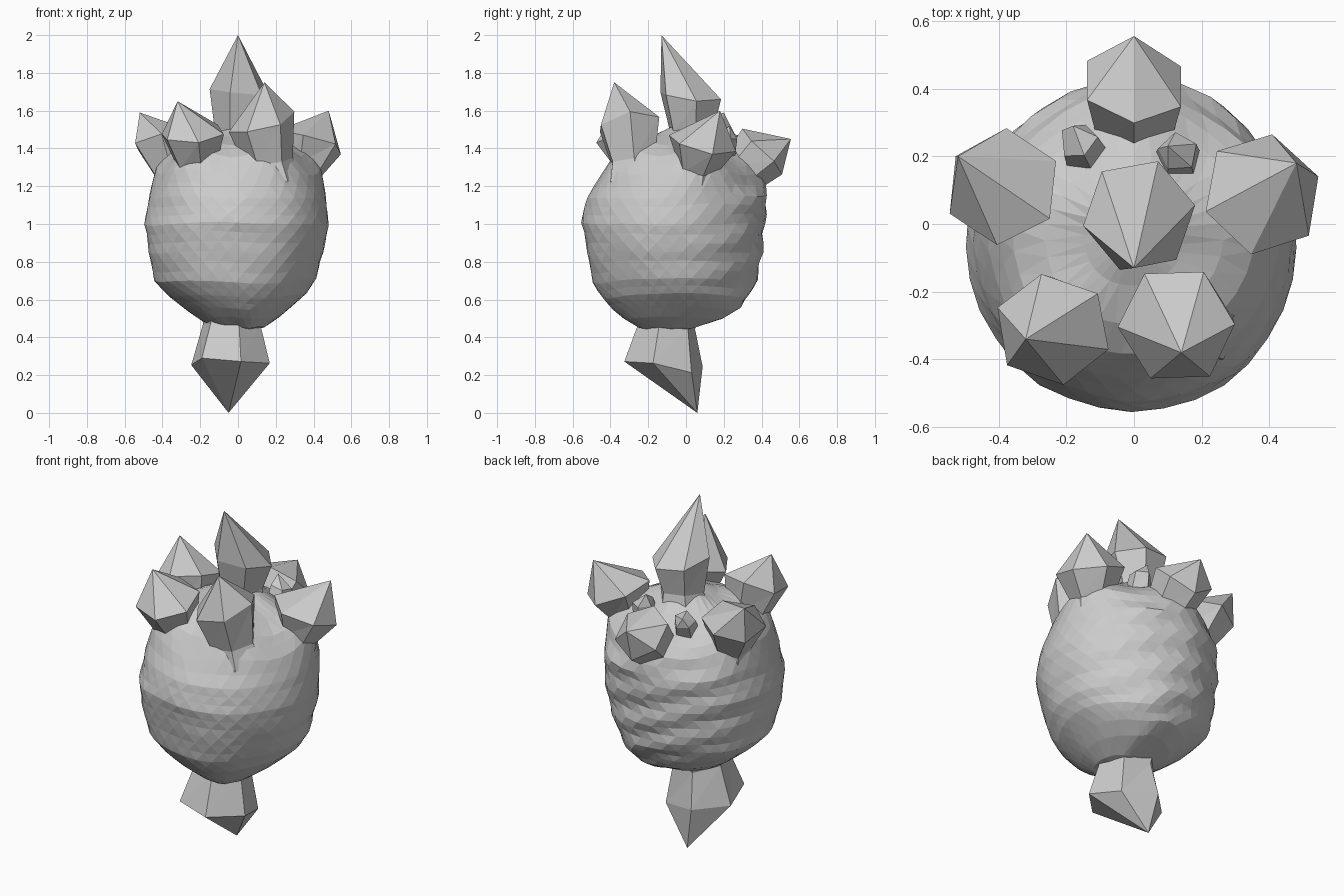
import bpy
import math
import random
from mathutils import Vector, noise

if "Cube" in bpy.data.objects:
    bpy.data.objects.remove(bpy.data.objects["Cube"])

random.seed(4)


def make_object(name, verts, faces):
    mesh = bpy.data.meshes.new(name)
    mesh.from_pydata([tuple(v) for v in verts], [], faces)
    mesh.update()
    ob = bpy.data.objects.new(name, mesh)
    bpy.context.collection.objects.link(ob)
    return ob


def skin(rings, n, first, last, staggered=False):
    """Join rings of n points and close both ends with fans."""
    verts = [p for ring in rings for p in ring] + [first, last]
    a, b = len(verts) - 2, len(verts) - 1
    top = (len(rings) - 1) * n
    faces = []
    for j in range(n):
        k = (j + 1) % n
        faces.append((a, k, j))
        faces.append((b, top + j, top + k))
        for i in range(len(rings) - 1):
            lo, hi = i * n, (i + 1) * n
            if staggered and i % 2 == 0:
                faces.append((lo + j, lo + k, hi + j))
                faces.append((lo + k, hi + k, hi + j))
            else:
                faces.append((lo + j, lo + k, hi + k))
                faces.append((lo + j, hi + k, hi + j))
    return verts, faces


def crystal(name, base, base_r, shoulder, r, tip, sides, turn):
    """Buried root, narrow neck, wide shoulder and an off-centre point."""
    base, shoulder, tip = map(Vector, (base, shoulder, tip))
    axis = (shoulder - base).normalized()
    u = (Vector((1, 0, 0)) - axis * axis.x).normalized()
    v = axis.cross(u)
    root = base - axis * 0.12
    rings = []
    for centre, rad, wob in ((root, base_r * 1.2, 0), (base, base_r, 0.015),
                             (shoulder, r, 0.025)):
        ring = []
        for j in range(sides):
            t = math.radians(turn) + math.tau * j / sides
            ring.append(centre + (u * math.cos(t) + v * math.sin(t)) * rad
                        + axis * random.uniform(-wob, wob))
        rings.append(ring)
    verts, faces = skin(rings, sides, root, tip)
    return make_object(name, verts, faces)


# Large crystals of the crown and the stem point below:
# neck, neck radius, shoulder, shoulder radius, tip, sides, turn
crystals = [
    ("centre_crystal", (0, 0.03, 1.50), 0.125,
     (0.015, 0.025, 1.68), 0.17, (0, -0.13, 2.0), 6, 10),
    ("back_crystal", (0, 0.29, 1.27), 0.125,
     (0, 0.41, 1.39), 0.16, (0, 0.555, 1.45), 6, 30),
    ("left_crystal", (-0.35, 0.08, 1.29), 0.11,
     (-0.39, 0.11, 1.45), 0.175, (-0.52, 0.20, 1.59), 6, 25),
    ("right_crystal", (0.345, 0.06, 1.29), 0.11,
     (0.38, 0.09, 1.44), 0.185, (0.48, 0.18, 1.60), 6, 20),
    ("front_left_crystal", (-0.215, -0.27, 1.33), 0.12,
     (-0.24, -0.31, 1.48), 0.175, (-0.32, -0.34, 1.65), 6, 40),
    ("front_right_crystal", (0.16, -0.28, 1.34), 0.13,
     (0.125, -0.30, 1.54), 0.18, (0.14, -0.38, 1.75), 6, 3),
    ("stem_crystal", (-0.035, -0.10, 0.47), 0.155,
     (-0.04, -0.12, 0.25), 0.215, (-0.05, 0.06, 0.0), 6, 15),
]
for spec in crystals:
    crystal(*spec)

# Lumpy round body: z, x min, x max, y min, y max
profile = [
    (0.45, -0.10, 0.14, -0.25, 0.04), (0.50, -0.20, 0.22, -0.33, 0.20),
    (0.55, -0.27, 0.28, -0.385, 0.29), (0.62, -0.36, 0.36, -0.44, 0.34),
    (0.70, -0.44, 0.41, -0.49, 0.375), (0.85, -0.48, 0.455, -0.53, 0.40),
    (1.00, -0.495, 0.48, -0.555, 0.415), (1.14, -0.465, 0.465, -0.525, 0.415),
    (1.25, -0.425, 0.425, -0.455, 0.365), (1.34, -0.35, 0.35, -0.38, 0.28),
    (1.40, -0.26, 0.26, -0.29, 0.19), (1.44, -0.15, 0.15, -0.18, 0.09),
    (1.46, -0.07, 0.07, -0.10, 0.04),
]


def swell(p):
    """Draw the skin of the body up around the crown crystals."""
    out = p.copy()
    for spec in crystals[:6]:
        base, shoulder = Vector(spec[1]), Vector(spec[3])
        axis = (shoulder - base).normalized()
        d = (p - base + axis * 0.06).length
        out += axis * 0.09 * math.exp(-(d / 0.15) ** 2)
    return out


SEG = 32
rings = []
for a, b in zip(profile, profile[1:]):
    steps = max(1, round((b[0] - a[0]) / 0.045))
    for q in range(steps):
        f = q / steps
        z, x0, x1, y0, y1 = [m + (n - m) * f for m, n in zip(a, b)]
        odd = len(rings) % 2
        ring = []
        for j in range(SEG):
            t = math.tau * (j + 0.5 * odd) / SEG
            c, s = math.cos(t), math.sin(t)
            # Slanted wrapped bands are strongest on the back
            strength = 0.003 + 0.017 * max(0.0, s)
            wave = math.sin((z + 0.15 * c) * 38) * strength
            k = 1 + wave + 0.03 * noise.noise(Vector((c * 2, s * 2, z * 4)))
            dz = 0.02 * noise.noise(Vector((c * 1.5, s * 1.5, z * 3 + 7)))
            p = Vector(((x0 + x1) / 2 + (x1 - x0) / 2 * c * k,
                        (y0 + y1) / 2 + (y1 - y0) / 2 * s * k, z + dz))
            ring.append(swell(p))
        rings.append(ring)
verts, faces = skin(rings, SEG, Vector((0.03, -0.12, 0.43)),
                    swell(Vector((0, -0.03, 1.46))), staggered=True)
make_object("round_body", verts, faces)

# Small shards behind the centre crystal
shards = [
    ((-0.14, 0.20, 1.36), (-0.16, 0.24, 1.43), (-0.18, 0.29, 1.47)),
    ((0.13, 0.19, 1.37), (0.13, 0.21, 1.45), (0.10, 0.23, 1.52)),
]
for i, (base, mid, tip) in enumerate(shards):
    crystal(f"small_shard_{i + 1}", base, 0.07, mid, 0.06, tip, 5, i * 25)
